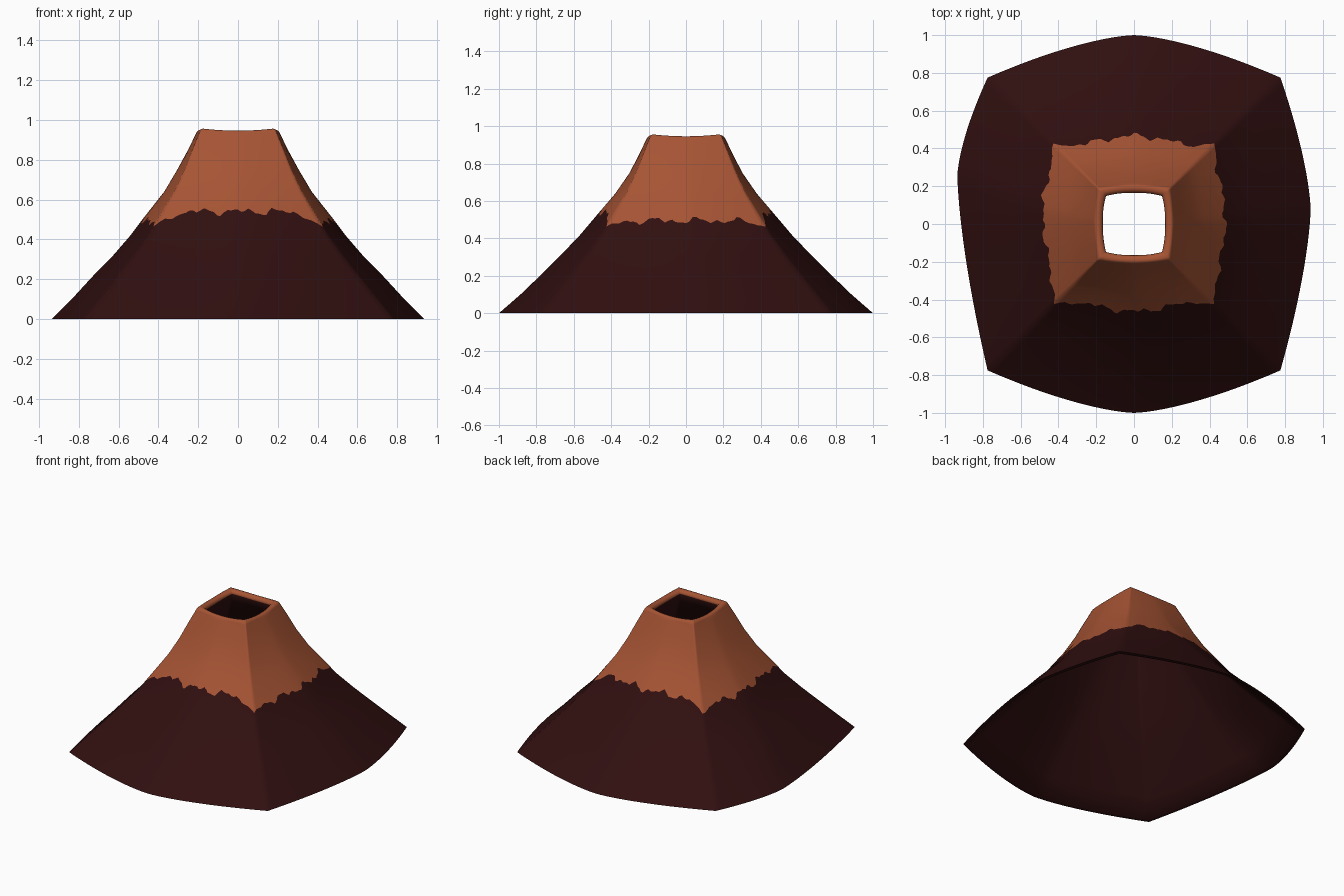
import bpy, bmesh, math

if "Cube" in bpy.data.objects:
    bpy.data.objects.remove(bpy.data.objects["Cube"])

N = 44  # columns per side

# Outer slope: height, corner half-width, middle half-width in x and in y
SLOPE = [(0.0, .775, .935, 1.0), (.1, .695, .835, .885), (.22, .60, .725, .76),
         (.31, .53, .635, .67), (.42, .45, .54, .565), (.55, .375, .443, .455),
         (.64, .32, .37, .378), (.75, .268, .305, .302), (.86, .225, .245, .245),
         (.92, .200, .217, .217), (.936, .194, .209, .209)]
# Each side: position of the bulge peak, average height of the lava edge
SIDES = [(0.0, .54), (.10, .495), (0.0, .535), (-.33, .495)]


def slope_at(z):
    for a, b in zip(SLOPE, SLOPE[1:]):
        if z <= b[0]:
            t = (z - a[0]) / (b[0] - a[0])
            return [p + (q - p) * t for p, q in zip(a[1:], b[1:])]
    return list(SLOPE[-1][1:])


def point(k, u, z, c, mx, my, power=1.5):
    """Point on side k (front, right, back, left) at u in -1..1 along it."""
    peak = SIDES[k][0] * min(1, c / .775)
    v = (u - peak) / (1 - peak) if u > peak else (peak - u) / (1 + peak)
    out = c + ((mx if k % 2 else my) - c) * (1 - abs(v) ** power)
    x, y = c * u, -out
    for _ in range(k):
        x, y = -y, x
    return (x, y, z)


def lava_edge(k, u):
    """Ragged lower edge of the lava, dripping lowest at the corners."""
    a = (k + u / 2) * 2 * math.pi / 4
    wave = (.011 * math.sin(15 * a + 1.3) + .009 * math.sin(28 * a + 4 + k)
            + .006 * math.sin(53 * a + 2))
    base = SIDES[k][1]
    ends = abs(u) ** 7
    return base * (1 - ends) + .462 * ends + wave * (1 - .8 * ends)


cols = [(k, -1 + 2 * i / N) for k in range(4) for i in range(N)]
rings, mats = [], []      # mats[i] colours the band between ring i and i + 1


def add_ring(fn, mat):
    rings.append([fn(k, u) for k, u in cols])
    mats.append(mat)


# Outer surface: rock below the ragged edge, lava above it
for z, *w in SLOPE:
    if z == .55:
        def edge(k, u):
            h = lava_edge(k, u)
            return point(k, u, h, *slope_at(h))
        add_ring(edge, 1)
    else:
        add_ring(lambda k, u: point(k, u, z, *w), 0 if z < .55 else 1)

# Rounded crater lip, dipping between the corners
for z, c, m, mat in [(.943, .186, .203, 1), (.946, .176, .193, 1), (.944, .163, .181, 1),
                     (.936, .153, .170, 1), (.922, .148, .165, 0)]:
    add_ring(lambda k, u: point(k, u, z + .010 * u * u, c, m, m, 2.5), mat)

# Inner surface of the hollow shell, back down to the ground
for z in (.86, .75, .64, .53, .42, .31, .22, .1, 0.0):
    c, mx, my = slope_at(z)
    t = .045 if z > .8 else .022
    add_ring(lambda k, u: point(k, u, z, c - t, mx - t, my - t), 0)

mesh = bpy.data.meshes.new("volcano_shell")
bm = bmesh.new()
vr = [[bm.verts.new(p) for p in r] for r in rings]
n = len(cols)
for i in range(len(vr)):
    a, b = vr[i], vr[(i + 1) % len(vr)]     # the last band closes the base
    for j in range(n):
        f = bm.faces.new((a[j], a[(j + 1) % n], b[(j + 1) % n], b[j]))
        f.material_index = mats[i]
bmesh.ops.recalc_face_normals(bm, faces=bm.faces)
bm.to_mesh(mesh)
bm.free()

for name, col in [("dark_rock", (.030, .0048, .0050)), ("lava_orange", (.38, .088, .034))]:
    m = bpy.data.materials.new(name)
    m.diffuse_color = (*col, 1)
    m.use_nodes = True
    m.node_tree.nodes["Principled BSDF"].inputs["Base Color"].default_value = m.diffuse_color
    mesh.materials.append(m)

shell = bpy.data.objects.new("volcano_shell", mesh)
bpy.context.collection.objects.link(shell)
bpy.context.view_layer.objects.active = shell
shell.select_set(True)
bpy.ops.object.shade_smooth_by_angle(angle=math.radians(85))
